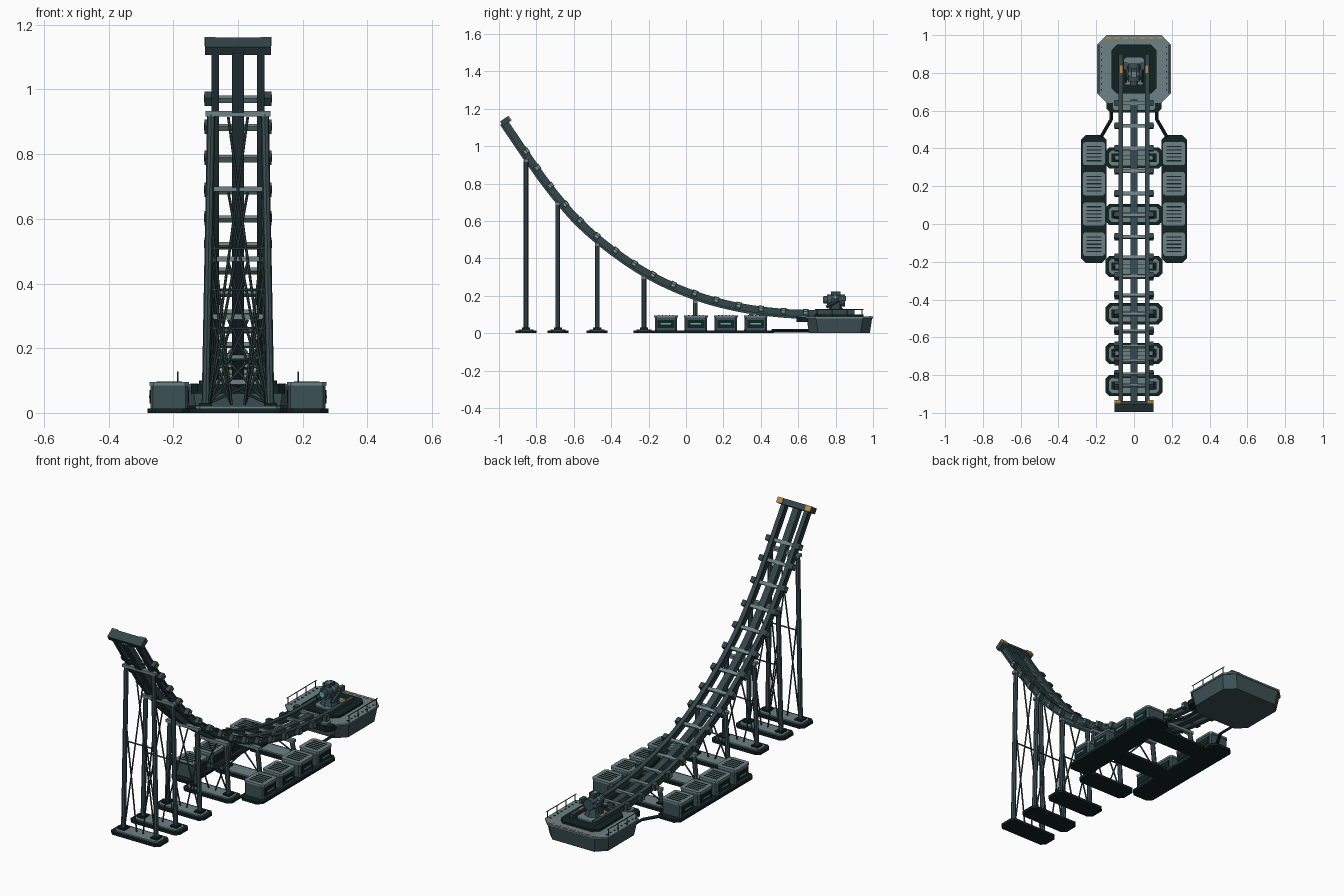
import bpy, bmesh, math
from mathutils import Vector, Matrix

if "Cube" in bpy.data.objects:
    bpy.data.objects.remove(bpy.data.objects["Cube"])


def material(name, rgb):
    m = bpy.data.materials.new(name)
    m.diffuse_color = (*rgb, 1)
    m.use_nodes = True
    m.node_tree.nodes["Principled BSDF"].inputs["Base Color"].default_value = m.diffuse_color
    return m


GREY = material("light grey", (0.155, 0.225, 0.235))
SLATE = material("slate", (0.045, 0.082, 0.09))
STEEL = material("dark steel", (0.032, 0.062, 0.068))
DARK = material("near black", (0.006, 0.016, 0.016))
AMBER = material("amber", (0.50, 0.26, 0.06))
CYAN = material("cyan", (0.10, 0.45, 0.48))


class Part:
    """Collects simple solids into one named object."""

    def __init__(self, name, mat):
        self.name, self.mat, self.bm = name, mat, bmesh.new()

    def box(self, c, s, frame=None):
        m = Matrix.Translation(c) @ (frame or Matrix.Identity(4)) @ Matrix.Diagonal((*s, 1))
        bmesh.ops.create_cube(self.bm, size=1, matrix=m)

    def rod(self, a, b, r, n=6, r2=None):
        a, b = Vector(a), Vector(b)
        d = b - a
        m = Matrix.Translation((a + b) / 2) @ d.to_track_quat('Z', 'Y').to_matrix().to_4x4()
        bmesh.ops.create_cone(self.bm, cap_ends=True, segments=n, radius1=r,
                              radius2=r if r2 is None else r2, depth=d.length, matrix=m)

    def beam(self, a, b, w):
        # square strut
        self.rod(a, b, w * 0.7071, 4)

    def slab(self, c, hx, hy, z0, z1, ch, inset=0.0):
        # chamfered rectangle; inset narrows the lower face
        loops = []
        for z, k in ((z0, inset), (z1, 0)):
            x, y = hx - k, hy - k
            pts = [(x - ch, -y), (x, ch - y), (x, y - ch), (x - ch, y),
                   (ch - x, y), (-x, y - ch), (-x, ch - y), (ch - x, -y)]
            loops.append([self.bm.verts.new((c[0] + p, c[1] + q, z)) for p, q in pts])
        self.loft(loops)

    def loft(self, loops):
        for l, u in zip(loops, loops[1:]):
            for i in range(len(l)):
                j = (i + 1) % len(l)
                self.bm.faces.new((l[i], l[j], u[j], u[i]))
        self.bm.faces.new(loops[0][::-1])
        self.bm.faces.new(loops[-1])

    def done(self, smooth=False):
        bmesh.ops.recalc_face_normals(self.bm, faces=self.bm.faces)
        me = bpy.data.meshes.new(self.name)
        self.bm.to_mesh(me)
        self.bm.free()
        me.materials.append(self.mat)
        ob = bpy.data.objects.new(self.name, me)
        bpy.context.collection.objects.link(ob)
        if smooth:
            bpy.context.view_layer.objects.active = ob
            ob.select_set(True)
            bpy.ops.object.shade_smooth_by_angle(angle=math.radians(35))
            ob.select_set(False)


# ramp centreline in (y, z)
PATH = [(-0.978, 1.142), (-0.86, 0.968), (-0.73, 0.785), (-0.57, 0.598), (-0.38, 0.437),
        (-0.18, 0.308), (0.045, 0.208), (0.28, 0.144), (0.52, 0.112), (0.70, 0.106), (0.92, 0.106)]


def at(y):
    """Frame on the path at y: x across, y along, z outward."""
    i = max(k for k in range(len(PATH) - 1) if PATH[k][0] <= y + 1e-6)
    p = [PATH[min(max(k, 0), len(PATH) - 1)] for k in (i - 1, i, i + 1, i + 2)]
    s = [(p[k + 1][1] - p[k - 1][1]) / (p[k + 1][0] - p[k - 1][0]) for k in (1, 2)]
    h = p[2][0] - p[1][0]
    t = (y - p[1][0]) / h
    z = ((2*t**3 - 3*t*t + 1) * p[1][1] + (t**3 - 2*t*t + t) * h * s[0]
         + (3*t*t - 2*t**3) * p[2][1] + (t**3 - t*t) * h * s[1])
    slope = ((6*t*t - 6*t) * (p[1][1] - p[2][1]) / h + (3*t*t - 4*t + 1) * s[0] + (3*t*t - 2*t) * s[1])
    rot = Matrix.Rotation(math.atan(slope), 4, 'X')
    return Vector((0, y, z)), rot


def sweep(part, x, n, w, h, y0, y1, steps=48):
    loops = []
    for k in range(steps + 1):
        c, r = at(y0 + (y1 - y0) * k / steps)
        loops.append([part.bm.verts.new(c + r @ Vector((x + a * w / 2, 0, n + b * h / 2)))
                      for a, b in ((-1, -1), (1, -1), (1, 1), (-1, 1))])
    part.loft(loops)


# rails with flanges, and the central spine
rails = Part("rails", STEEL)
for x in (-0.07, 0.07):
    sweep(rails, x, 0.0, 0.014, 0.034, -0.97, 0.90)
    sweep(rails, x, 0.014, 0.024, 0.009, -0.97, 0.90)
    sweep(rails, x, -0.014, 0.024, 0.009, -0.97, 0.66)
rails.done()
spine = Part("spine", STEEL)
sweep(spine, 0, -0.012, 0.036, 0.034, -0.97, 0.66)
spine.done()

# cross ties with clamp blocks and marker lights
ties, clamps = Part("cross_ties", GREY), Part("rail_clamps", STEEL)
lights, tags = Part("clamp_lights", CYAN), Part("clamp_tags", AMBER)
for y in (-0.86, -0.80, -0.73, -0.65, -0.57, -0.48, -0.38, -0.28, -0.18,
          -0.07, 0.045, 0.16, 0.28, 0.40, 0.52, 0.64):
    c, r = at(y)
    ties.box(c + r @ Vector((0, 0, 0.002)), (0.18, 0.018, 0.014), r)
    for s in (-1, 1):
        clamps.box(c + r @ Vector((s * 0.091, 0, 0.006)), (0.024, 0.030, 0.034), r)
        lights.box(c + r @ Vector((s * 0.103, 0, 0.002)), (0.004, 0.016, 0.008), r)
        tags.box(c + r @ Vector((s * 0.103, 0, 0.015)), (0.004, 0.016, 0.006), r)
for p in (ties, clamps, lights, tags):
    p.done()

# end stop at the top of the ramp
c, r = at(-0.97)
stop, pads = Part("end_stop", STEEL), Part("end_stop_markings", AMBER)
stop.box(c + r @ Vector((0, 0, 0.006)), (0.205, 0.030, 0.050), r)
for s in (-1, 1):
    pads.box(c + r @ Vector((s * 0.086, 0, 0.033)), (0.034, 0.030, 0.006), r)
stop.done()
pads.done()

# trestles: footing, feet, splayed legs, cap beam and crossed braces
foot, top = Part("footings", DARK), Part("footing_plates", GREY)
legs, caps, braces = Part("trestle_legs", SLATE), Part("trestle_caps", GREY), Part("trestle_braces", STEEL)
for y in (-0.855, -0.685, -0.475, -0.225, 0.05, 0.35):
    z = at(y)[0].z - 0.036
    foot.slab((0, y), 0.15, 0.056, 0, 0.014, 0.02)
    top.slab((0, y), 0.132, 0.040, 0.014, 0.021, 0.015)
    caps.box((0, y, z), (0.20, 0.024, 0.016))
    for s in (-1, 1):
        foot.box((s * 0.10, y, 0.025), (0.04, 0.044, 0.010))
        legs.rod((s * 0.10, y, 0.02), (s * 0.083, y, z), 0.0125, 8)
        braces.rod((s * 0.09, y + s * 0.004, 0.03), (-s * 0.03, y + s * 0.004, z - 0.01), 0.0042)
        if z > 0.25:
            braces.rod((s * 0.02, y, 0.025), (s * 0.08, y, z * 0.62), 0.0042)
    if z > 0.25:
        braces.rod((-0.09, y, z * 0.55), (0.09, y, z * 0.55), 0.0042)
foot.slab((0, 0.63), 0.145, 0.04, 0.06, 0.088, 0.02)
top.slab((0, 0.63), 0.115, 0.028, 0.088, 0.096, 0.012)
for p in (foot, top, legs, caps, braces):
    p.done()

# equipment skids with four cabinets per side
skid, body = Part("skids", DARK), Part("cabinets", SLATE)
lid, slot, glow = Part("cabinet_lids", GREY), Part("cabinet_vents", DARK), Part("cabinet_lights", CYAN)
for s in (-1, 1):
    skid.slab((s * 0.2125, 0.132), 0.068, 0.338, 0, 0.014, 0.025)
    for k in range(4):
        x, y = s * 0.2125, -0.107 + 0.16 * k
        body.slab((x, y), 0.058, 0.060, 0.014, 0.084, 0.008)
        lid.slab((x, y), 0.061, 0.064, 0.084, 0.095, 0.012)
        for j in range(5):
            slot.box((x, y + (j - 2) * 0.019, 0.0955), (0.080, 0.006, 0.003))
        slot.box((x + s * 0.0585, y, 0.050), (0.005, 0.090, 0.042))
        glow.box((x + s * 0.0615, y, 0.050), (0.003, 0.056, 0.007))
        slot.box((x - s * 0.0585, y, 0.050), (0.005, 0.090, 0.042))
for p in (skid, body, lid, slot, glow):
    p.done()

# tow links between skids and platform
link = Part("skid_links", DARK)
for s in (-1, 1):
    link.beam((s * 0.175, 0.46, 0.014), (s * 0.12, 0.555, 0.014), 0.013)
    link.beam((s * 0.12, 0.55, 0.014), (s * 0.12, 0.66, 0.014), 0.013)
link.done()

# platform hull, deck and turntable pad
hull, deck, pad = Part("platform_hull", SLATE), Part("platform_deck", GREY), Part("machine_pad", DARK)
hull.slab((0, 0.82), 0.190, 0.175, 0.002, 0.080, 0.05, 0.012)
deck.slab((0, 0.82), 0.195, 0.180, 0.080, 0.089, 0.05)
pad.slab((0, 0.82), 0.12, 0.130, 0.089, 0.100, 0.03)
deck.slab((0, 0.81), 0.055, 0.075, 0.100, 0.108, 0.015)
hull.done()
deck.done()
pad.done()

# deck edge dashes, bolts and guard rails
dash, bolt, guard = Part("deck_dashes", AMBER), Part("deck_bolts", DARK), Part("guard_rails", STEEL)
for k in range(7):
    dash.box(((k - 3) * 0.045, 0.985, 0.090), (0.027, 0.009, 0.003))
for s in (-1, 1):
    for k in range(8):
        bolt.box((s * 0.172, 0.71 + k * 0.032, 0.090), (0.007, 0.007, 0.004))
    for k in range(4):
        guard.rod((s * 0.186, 0.70 + k * 0.08, 0.085), (s * 0.186, 0.70 + k * 0.08, 0.127), 0.0024)
    guard.rod((s * 0.186, 0.69, 0.126), (s * 0.186, 0.95, 0.126), 0.0024)
for p in (dash, bolt, guard):
    p.done()

# launch machine: pedestal, yoke, drum, head and side arms
base, drum = Part("machine_base", STEEL), Part("machine_drum", SLATE)
trim, ring, blocks = Part("machine_trim", GREY), Part("machine_ring", CYAN), Part("machine_latches", AMBER)
base.rod((0, 0.80, 0.105), (0, 0.80, 0.150), 0.052, 8, 0.028)
base.box((0, 0.80, 0.205), (0.030, 0.050, 0.034))
drum.rod((0, 0.755, 0.175), (0, 0.850, 0.175), 0.031, 12)
drum.rod((0, 0.735, 0.178), (0, 0.755, 0.178), 0.020, 12)
trim.rod((0, 0.79, 0.175), (0, 0.802, 0.175), 0.034, 12)
trim.box((0, 0.79, 0.219), (0.022, 0.030, 0.010))
ring.rod((0, 0.732, 0.178), (0, 0.736, 0.178), 0.015, 12)
for s in (-1, 1):
    base.box((s * 0.036, 0.80, 0.155), (0.012, 0.045, 0.060))
    drum.box((s * 0.045, 0.835, 0.185), (0.020, 0.040, 0.026))
    base.beam((s * 0.045, 0.825, 0.180), (s * 0.045, 0.75, 0.140), 0.012)
    blocks.box((s * 0.066, 0.82, 0.122), (0.014, 0.040, 0.014))
base.done()
drum.done(True)
trim.done(True)
ring.done()
blocks.done()
